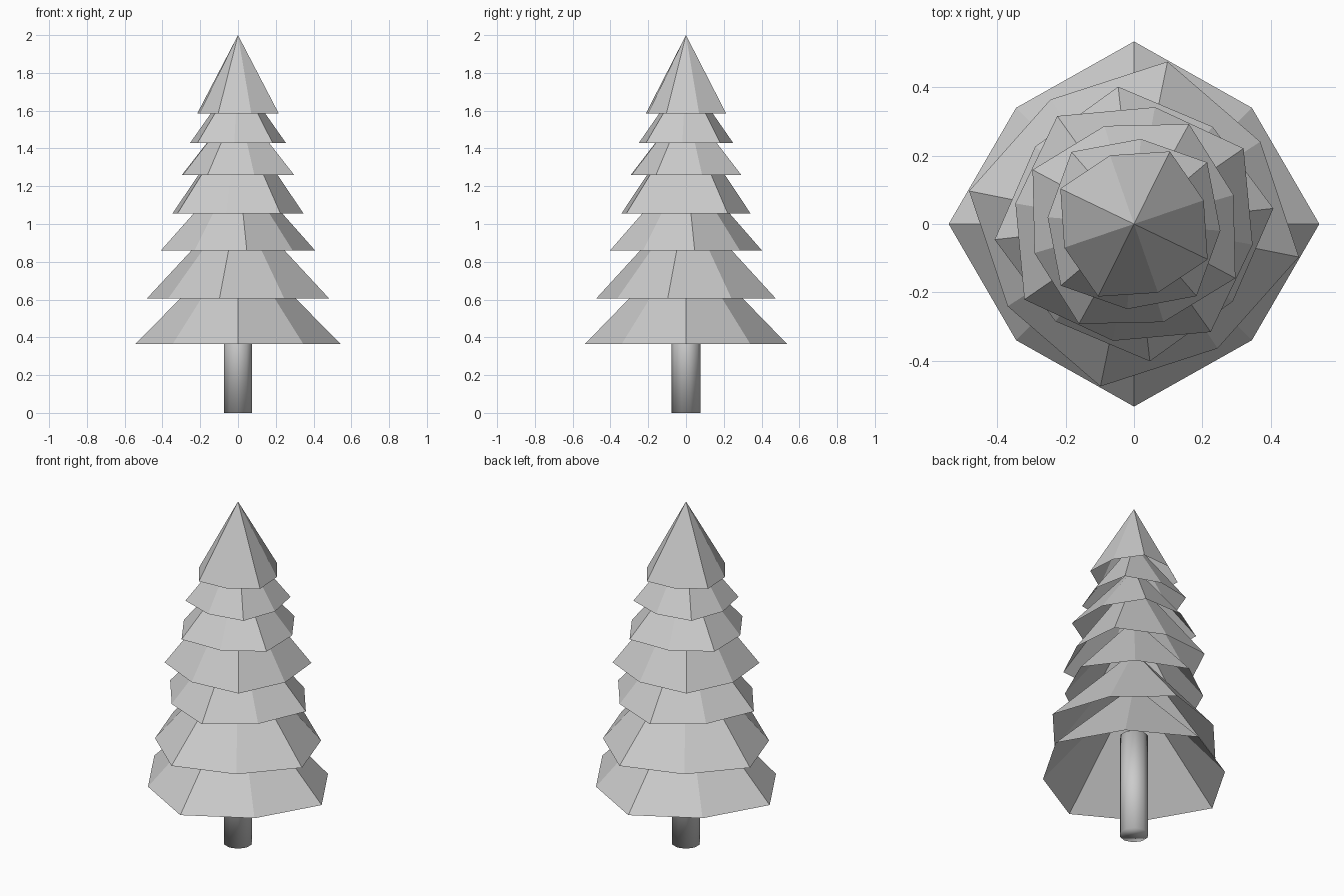
import bpy
import bmesh
from math import sin, cos, radians, pi

cube = bpy.data.objects.get("Cube")
if cube:
    bpy.data.objects.remove(cube, do_unlink=True)

# One plain grey for the whole tree
grey = bpy.data.materials.new("plain grey")
grey.use_nodes = True
COLOUR = (0.6, 0.6, 0.6, 1)
grey.diffuse_color = COLOUR
grey.node_tree.nodes["Principled BSDF"].inputs["Base Color"].default_value = COLOUR


def make_object(name, bm, smooth=False):
    mesh = bpy.data.meshes.new(name)
    bm.normal_update()
    bm.to_mesh(mesh)
    bm.free()
    mesh.materials.append(grey)
    for face in mesh.polygons:
        face.use_smooth = smooth
    obj = bpy.data.objects.new(name, mesh)
    bpy.context.collection.objects.link(obj)
    return obj


def branch_tier(name, radius, turn, bottom, apex):
    """Open eight-sided cone whose corners alternate long and short."""
    bm = bmesh.new()
    rim = []
    for i in range(8):
        r = radius * (0.9 if i % 2 else 1)
        a = radians(turn) + i * pi / 4
        rim.append(bm.verts.new((r * cos(a), r * sin(a) * 0.985, bottom)))
    tip = bm.verts.new((0, 0, apex))
    for i in range(8):
        bm.faces.new((rim[i], rim[(i + 1) % 8], tip))
    return make_object(name, bm)


# Tiers of branches from the ground up: radius, turn, bottom, apex
tiers = [
    (0.543, 0, 0.365, 0.915),
    (0.493, -11.5, 0.605, 1.125),
    (0.411, 6.5, 0.86, 1.32),
    (0.392, 35, 1.055, 1.57),
    (0.338, -28.5, 1.26, 1.64),
    (0.282, 40.5, 1.43, 1.79),
    (0.24, -26, 1.585, 2.0),
]
for number, tier in enumerate(tiers, 1):
    branch_tier(f"branch_tier_{number}", *tier)

# Trunk, softly shaded and closed at the foot, reaching up inside the branches
bm = bmesh.new()
bmesh.ops.create_cone(bm, cap_ends=True, segments=10, radius1=0.078,
                      radius2=0.076, depth=0.6)
bmesh.ops.translate(bm, verts=bm.verts, vec=(0, 0, 0.3))
make_object("trunk", bm, smooth=True)
